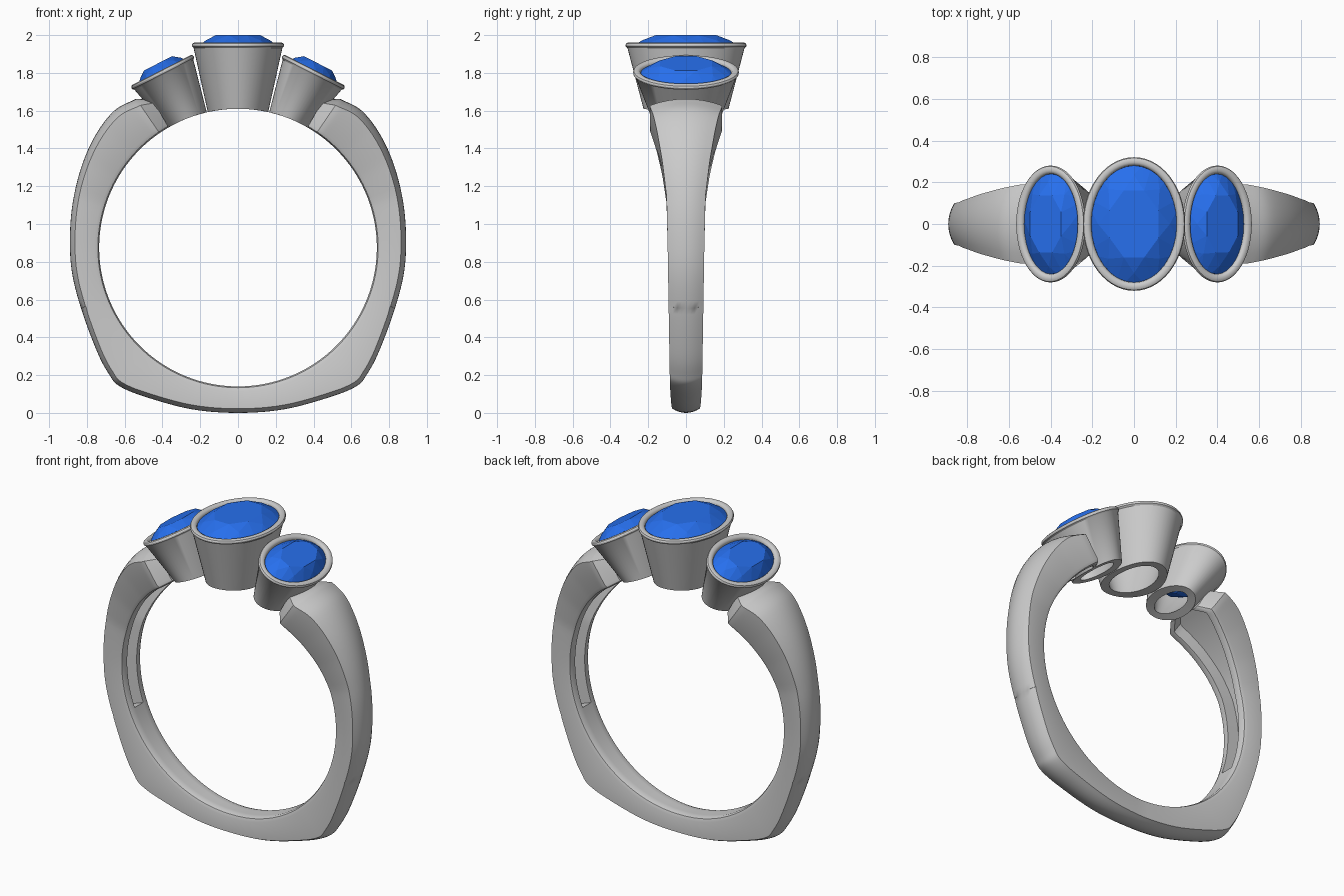
import bpy, bmesh, math
from mathutils import Vector

if "Cube" in bpy.data.objects:
    bpy.data.objects.remove(bpy.data.objects["Cube"])

CZ, RIN = 0.875, 0.735          # finger hole centre height and radius
CENTRE = Vector((0, 0, CZ))


def finish(bm, name, smooth=True, mat=None):
    bmesh.ops.remove_doubles(bm, verts=bm.verts, dist=1e-5)
    bmesh.ops.recalc_face_normals(bm, faces=bm.faces)
    me = bpy.data.meshes.new(name)
    bm.to_mesh(me)
    bm.free()
    ob = bpy.data.objects.new(name, me)
    bpy.context.collection.objects.link(ob)
    if mat:
        me.materials.append(mat)
    if smooth:
        bpy.ops.object.select_all(action='DESELECT')
        ob.select_set(True)
        bpy.context.view_layer.objects.active = ob
        bpy.ops.object.shade_smooth_by_angle(angle=math.radians(32))
    return ob


def loft(bm, rings, closed=False):
    vs = [[bm.verts.new(p) for p in r] for r in rings]
    n = len(vs[0])
    pairs = list(zip(vs, vs[1:])) + ([(vs[-1], vs[0])] if closed else [])
    for a, b in pairs:
        for i in range(n):
            j = (i + 1) % n
            bm.faces.new((a[i], a[j], b[j], b[i]))
    if not closed:
        bm.faces.new(vs[0])
        bm.faces.new(vs[-1][::-1])


def lerp(table, x):
    for (x0, y0), (x1, y1) in zip(table, table[1:]):
        if x <= x1:
            return y0 + (y1 - y0) * max(0, (x - x0) / (x1 - x0))
    return table[-1][1]


def catmull(pts, steps):
    p = [Vector(q) for q in pts]
    p = [Vector((-p[1].x, p[1].y))] + p + [2 * p[-1] - p[-2]]
    out = []
    for a, b, c, d in zip(p, p[1:], p[2:], p[3:]):
        for k in range(steps):
            t = k / steps
            out.append(0.5 * (2 * b + (c - a) * t + (2 * a - 5 * b + 4 * c - d) * t**2
                              + (3 * b - a - 3 * c + d) * t**3))
    return out + [p[-2]]


# Shank: domed outside, flat sides, hollowed inside the shoulders
outline = [(0, 0), (.25, .02), (.5, .088), (.63, .143), (.68, .2), (.74, .31), (.82, .52),
           (.875, .72), (.89, .9), (.877, 1.1), (.83, 1.3), (.755, 1.47), (.655, 1.6), (.54, 1.663)]
WIDTH = [(-90, .072), (-50, .085), (0, .097), (18, .103), (30, .125), (42, .155), (54, .19)]
GROOVE_START = -22


def section(deg, rad, hw, dome, depth, side):
    g = hw - .05
    half = [(hw, RIN + .025), (hw - .007, RIN + .007), (hw - .025, RIN), (g, RIN), (g, RIN + depth)]
    prof = [(hw * i / 4, rad - dome * (i / 4) ** 2) for i in range(-4, 5)]
    prof += half + [(-y, r) for y, r in reversed(half)]
    c, s = math.cos(math.radians(deg)), math.sin(math.radians(deg))
    return [(side * r * c, y, CZ + r * s) for y, r in prof]


stations = []
for p in catmull(outline, 6):
    deg = math.degrees(math.atan2(p.y - CZ, p.x))
    rad = math.hypot(p.x, p.y - CZ)
    inside = deg > GROOVE_START
    if inside and stations and stations[-1][4] == 0:
        stations.append((deg, rad, lerp(WIDTH, deg), .028, 0))
        deg += .05
    stations.append((deg, rad, lerp(WIDTH, deg), lerp([(-90, .022), (20, .028), (55, .042)], deg),
                     .08 if inside else 0))
stations.append((60, .905, .125, .02, .08))     # chamfered shoulder end
bm = bmesh.new()
loft(bm, [section(*s, -1) for s in reversed(stations)] + [section(*s, 1) for s in stations[1:]])
finish(bm, "shank")

# Bezels and stones
blue = bpy.data.materials.new("blue_stone")
blue.diffuse_color = (0.02, 0.16, 0.85, 1)
blue.use_nodes = True
blue.node_tree.nodes["Principled BSDF"].inputs["Base Color"].default_value = blue.diffuse_color


def setting(name, top, tilt, a, b, a2, b2):
    """Oval cup with rim centre at top; a, b rim radii and a2, b2 foot radii."""
    t = math.radians(tilt)
    u, n = Vector((math.cos(t), 0, -math.sin(t))), Vector((math.sin(t), 0, math.cos(t)))
    top = Vector(top)
    yv = Vector((0, 1, 0))

    def ring(rx, ry, z, seg=56):
        pts = []
        for i in range(seg):
            w = 2 * math.pi * i / seg
            x, y, h = rx * math.cos(w), ry * math.sin(w), z
            if h is None:           # foot follows the finger hole
                q = top - CENTRE + u * x
                d = q.dot(n)
                h = -d + math.sqrt(d * d - q.dot(q) + RIN * RIN)
            pts.append(top + u * x + yv * y + n * h)
        return pts

    lip = [(.010, -.028), (.001, -.020), (0, -.012), (.004, -.004), (.012, 0), (.026, 0),
           (.035, -.005), (.040, -.014), (.042, -.05)]
    rings = [ring(a - o, b - o, z) for o, z in lip]
    rings += [ring(a2 - .05, b2 - .05, None), ring(a2, b2, None)]
    bm = bmesh.new()
    loft(bm, rings, closed=True)
    finish(bm, name + "_bezel")

    # faceted oval stone: hull of table, crown, girdle, pavilion and culet
    sa, sb = a - .04, b - .04
    bm = bmesh.new()
    for scale, z, count, shift in ((.62, .04, 8, .5), (.84, .011, 8, 0), (1, -.018, 32, 0),
                                   (1, -.028, 32, 0), (.55, -.13, 8, .5), (.02, -.2, 4, 0)):
        for i in range(count):
            w = 2 * math.pi * (i + shift) / count
            bm.verts.new(top + u * (sa * scale * math.cos(w)) + yv * (sb * scale * math.sin(w)) + n * z)
    bmesh.ops.convex_hull(bm, input=bm.verts)
    finish(bm, name + "_stone", smooth=False, mat=blue)


setting("centre", (0, 0, 1.96), 0, .245, .32, .16, .225)
for side, label in ((-1, "left"), (1, "right")):
    setting(label, (side * .405, 0, 1.815), side * 27, .185, .28, .112, .18)
